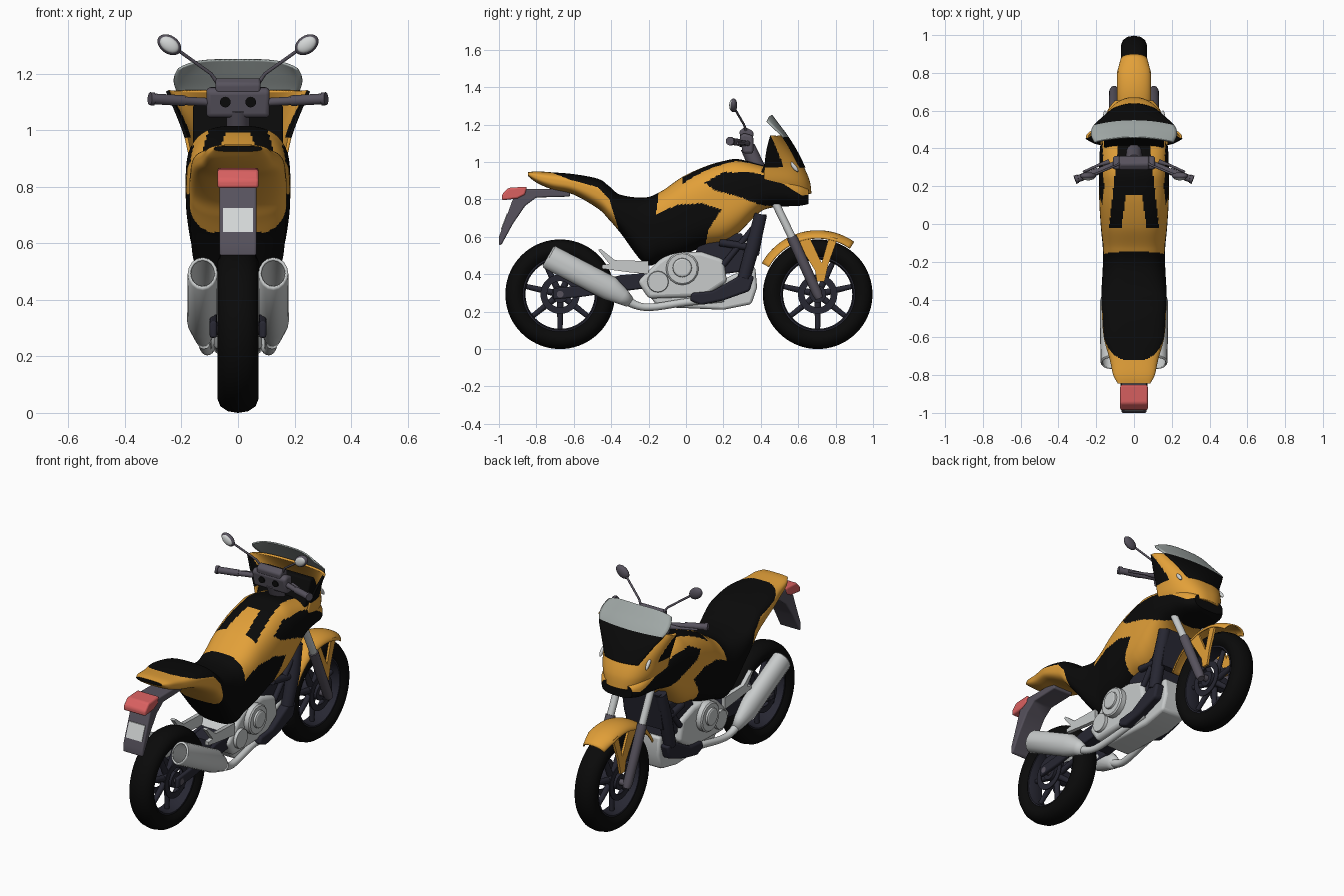
import bpy, bmesh, math
from mathutils import Matrix, Vector

if "Cube" in bpy.data.objects:
    bpy.data.objects.remove(bpy.data.objects["Cube"])

def mat(name, *rgb):
    m = bpy.data.materials.new(name)
    m.diffuse_color = (*rgb, 1)
    m.use_nodes = True
    m.node_tree.nodes["Principled BSDF"].inputs["Base Color"].default_value = m.diffuse_color
    return m

YELLOW = mat("amber yellow", .76, .35, .04)
BLACK = mat("black", .003, .003, .003)
NAVY = mat("dark navy", .02, .02, .032)
GREY = mat("dark grey", .095, .085, .11)
SILVER = mat("silver", .58, .60, .60)
SCREEN = mat("screen grey", .36, .40, .39)
RED = mat("light red", .70, .12, .12)
WHITE = mat("pale grey", .66, .68, .68)

def finish(ob, mirror=False, bevel=0, solid=0):
    bpy.ops.object.select_all(action='DESELECT')
    ob.select_set(True)
    bpy.context.view_layer.objects.active = ob
    bpy.ops.object.shade_smooth_by_angle(angle=math.radians(40))
    if solid:
        m = ob.modifiers.new("thickness", 'SOLIDIFY')
        m.thickness, m.offset = solid, 0
    if bevel:
        m = ob.modifiers.new("bevel", 'BEVEL')
        m.width, m.segments, m.limit_method = bevel, 3, 'ANGLE'
    if mirror:
        ob.modifiers.new("mirror", 'MIRROR')
    return ob

def make(name, bm, mats, **kw):
    bmesh.ops.recalc_face_normals(bm, faces=bm.faces)
    me = bpy.data.meshes.new(name)
    bm.to_mesh(me)
    bm.free()
    for m in mats:
        me.materials.append(m)
    ob = bpy.data.objects.new(name, me)
    bpy.context.collection.objects.link(ob)
    return finish(ob, **kw)

def smooth_rows(rows, n):
    """Catmull-Rom interpolation of tuples"""
    out = []
    for i in range(len(rows) - 1):
        p = [rows[max(0, min(len(rows) - 1, i + k))] for k in (-1, 0, 1, 2)]
        for j in range(n):
            t = j / n
            out.append(tuple(.5 * (2*b + (c - a)*t + (2*a - 5*b + 4*c - d)*t*t + (3*b - a - 3*c + d)*t**3)
                             for a, b, c, d in zip(*p)))
    return out + [rows[-1]]

def grid(name, rows, mats, closed=False, caps=False, rule=None, wrap=False, **kw):
    bm = bmesh.new()
    vs = [[bm.verts.new(p) for p in r] for r in rows]
    n, m = len(vs), len(vs[0])
    for i in range(n if wrap else n - 1):
        for j in range(m if closed else m - 1):
            a, b, k = vs[i], vs[(i + 1) % n], (j + 1) % m
            f = bm.faces.new((a[j], a[k], b[k], b[j]))
            if rule:
                f.material_index = rule(f.calc_center_median())
    if caps:
        bm.faces.new(vs[0])
        bm.faces.new(vs[-1])
    return make(name, bm, mats, **kw)

def prism(name, pts, x0, x1, m, **kw):
    """side-view (y, z) outline extruded across x"""
    bm = bmesh.new()
    a = [bm.verts.new((x0, *p)) for p in pts]
    b = [bm.verts.new((x1, *p)) for p in pts]
    bm.faces.new(a)
    bm.faces.new(b)
    for i in range(len(pts)):
        k = (i + 1) % len(pts)
        bm.faces.new((a[i], a[k], b[k], b[i]))
    return make(name, bm, [m], **kw)

def tube(name, pts, m, mirror=True, smooth=0, solid=0):
    """pts are (x, y, z, radius); solid makes an open pipe"""
    if smooth:
        pts = smooth_rows(pts, smooth)
    cu = bpy.data.curves.new(name, 'CURVE')
    cu.dimensions, cu.bevel_depth, cu.bevel_resolution, cu.use_fill_caps = '3D', 1, 6, not solid
    sp = cu.splines.new('POLY')
    sp.points.add(len(pts) - 1)
    for q, p in zip(sp.points, pts):
        q.co, q.radius = (*p[:3], 1), p[3]
    cu.materials.append(m)
    ob = bpy.data.objects.new(name, cu)
    bpy.context.collection.objects.link(ob)
    bpy.ops.object.select_all(action='DESELECT')
    ob.select_set(True)
    bpy.context.view_layer.objects.active = ob
    bpy.ops.object.convert(target='MESH')
    return finish(bpy.context.view_layer.objects.active, mirror=mirror, solid=solid)

def ball(name, c, size, m, roll=0, pitch=0):
    bm = bmesh.new()
    M = (Matrix.Translation(c) @ Matrix.Rotation(roll, 4, 'Y') @ Matrix.Rotation(pitch, 4, 'X')
         @ Matrix.Diagonal((*size, 1)))
    bmesh.ops.create_uvsphere(bm, u_segments=24, v_segments=14, radius=1, matrix=M)
    return make(name, bm, [m], mirror=True)

def lathe(name, prof, cy, cz, m):
    """closed (x, radius) profile spun about a wheel axle"""
    rows = [[(x, cy + r*math.cos(a), cz + r*math.sin(a)) for x, r in prof]
            for a in (i * math.tau / 72 for i in range(72))]
    return grid(name, rows, [m], closed=True, wrap=True)

def inside(y, z, poly):
    hit = False
    for (a, b), (c, d) in zip(poly, poly[1:] + poly[:1]):
        if (b > z) != (d > z) and y < a + (c - a) * (z - b) / (d - b):
            hit = not hit
    return hit

# wheels: tyre, rim, hub, brake discs, spokes
for side, cy, w in (("rear", -.673, .072), ("front", .704, .068)):
    cz = .293
    half = [(.7*w, .2), (.95*w, .222), (w, .245), (.86*w, .27), (.5*w, .287), (0, .293)]
    lathe(side + "_tyre", half + [(-x, r) for x, r in half[-2::-1]], cy, cz, BLACK)
    lathe(side + "_rim", [(-.048, .207), (.048, .207), (.048, .192), (.02, .185), (-.02, .185), (-.048, .192)], cy, cz, NAVY)
    lathe(side + "_hub", [(-.06, .02), (-.06, .045), (.06, .045), (.06, .02)], cy, cz, NAVY)
    for s in (-1, 1):
        lathe(side + "_brake_disc", [(s*.054, .07), (s*.054, .105), (s*.06, .105), (s*.06, .07)], cy, cz, NAVY)
    tube(side + "_axle", [(-.1, cy, cz, .018), (.1, cy, cz, .018)], GREY, mirror=False)
    for i in range(7):
        a = math.tau * (i + .25) / 7
        d = Vector((0, math.cos(a), math.sin(a)))
        c = Vector((0, cy, cz))
        tube(side + "_spoke", [(*(c + d*.035), .018), (*(c + d*.2), .013)], NAVY, mirror=False)

# main body: tail, seat, tank and nose in one loft, coloured by side outlines
stations = [(-.845, .925, .945, .085), (-.80, .89, .95, .11), (-.72, .855, .945, .128), (-.60, .825, .935, .16),
            (-.47, .75, .91, .17), (-.41, .69, .87, .172), (-.35, .62, .825, .172), (-.22, .455, .81, .165),
            (-.13, .47, .845, .165), (-.02, .50, .92, .175), (.1, .55, .975, .183), (.2, .57, 1.005, .185),
            (.28, .62, 1.015, .185), (.4, .735, .985, .18), (.5, .76, .96, .165), (.6, .765, .9, .14),
            (.655, .775, .86, .1)]
TAIL = [(-.87, .96), (-.76, .96), (-.62, .905), (-.47, .865), (-.41, .80), (-.36, .64), (-.39, .62), (-.48, .73), (-.62, .80), (-.87, .84)]
TANK = [(-.16, .72), (-.14, .9), (.1, 1.05), (.5, 1.05), (.7, .95), (.68, .82), (.45, .75), (.4, .70), (.2, .55),
        (.1, .54), (.12, .64), (.19, .745), (.08, .78), (-.05, .77)]
OPENING = [(.1, .89), (.2, .945), (.35, .945), (.46, .92), (.62, .82), (.7, .83), (.7, .74), (.4, .77), (.3, .81), (.15, .85)]

def body_rule(c):
    x, y, z = abs(c.x), c.y, c.z
    if inside(y, z, TAIL) or y < -.73:
        return 1
    if z > .86 and y > -.02 and x < .13 - .11*y and (x > .065 - .15*max(0, y) or y > .15):
        return 0
    return int(inside(y, z, TANK) and not inside(y, z, OPENING))

rows = []
for y, zb, zt, w in smooth_rows(stations, 18):
    ring = []
    for i in range(160):
        a = math.tau * i / 160
        c, s = math.cos(a), math.sin(a)
        r = (abs(c)**2.9 + abs(s)**2.9) ** (-1 / 2.9)
        ring.append((w*r*c, y, (zb + zt)/2 + (zt - zb)/2*r*s))
    rows.append(ring)
grid("body_seat_and_tank", rows, [BLACK, YELLOW], closed=True, caps=True, rule=body_rule)

# front cowl, black behind the yellow band on its sides
rows = []
for z, w, yf, yb in smooth_rows([(.83, .13, .665, .45), (.9, .165, .655, .42), (.98, .185, .62, .42),
                                 (1.06, .215, .57, .43), (1.14, .25, .515, .45)], 12):
    row = []
    for i in range(81):
        a = math.pi * i / 80
        c, s = math.cos(a), math.sin(a)
        r = (abs(c)**2.6 + abs(s)**2.6) ** (-1 / 2.6)
        row.append((w*r*c, yb + (yf - yb)*r*s, z))
    rows.append(row)
grid("front_cowl", rows, [YELLOW, BLACK], solid=.012,
     rule=lambda c: int(c.z > .97 and c.y < .455 + (1.14 - c.z)*.4))
prism("cowl_inner", [(.40, .94), (.46, 1.09), (.5, 1.09), (.57, .94)], -.16, .16, BLACK, bevel=.01)
ball("headlight", (.153, .578, .975), (.01, .034, .011), WHITE, pitch=-.9)

# windscreen, dark below and clear grey above
rows = [[(w*s/12, y - .026*(s/12)**2, z - max(0, z - 1.14)*.3*(s/12)**4) for s in range(-12, 13)]
        for z, y, w in smooth_rows([(.97, .635, .11), (1.06, .59, .165), (1.14, .54, .217), (1.2, .495, .226), (1.25, .458, .21)], 8)]
grid("windscreen", rows, [BLACK, SCREEN], rule=lambda c: int(c.z > 1.135), solid=.008)

# front fender with stays
rows = []
for i in range(31):
    a = math.radians(55 + 96*i/30)
    w = .086 - .02*max(0, 1 - i/5)
    rows.append([(w*math.sin(t), .704 + r*math.cos(a), .293 + r*math.sin(a))
                 for t in (math.pi*(k/16 - .5) for k in range(17)) for r in [.338 - .04*(1 - math.cos(t))]])
grid("front_fender", rows, [YELLOW], solid=.008)
prism("fender_stay", [(.59, .58), (.69, .42), (.70, .36), (.74, .36), (.76, .45), (.81, .59), (.765, .6), (.725, .46), (.66, .6)],
      .071, .085, YELLOW, mirror=True)

# fork and steering
tube("fork_upper", [(.105, .42, .9, .021), (.105, .58, .57, .021)], SILVER)
tube("fork_lower", [(.105, .565, .60, .028), (.105, .70, .30, .027), (.105, .713, .27, .02)], GREY)
tube("steering_head", [(0, .33, 1.08, .04), (0, .46, .8, .045)], GREY, mirror=False)
tube("handlebar", [(0, .33, 1.09, .015), (.11, .315, 1.1, .015), (.2, .275, 1.105, .015), (.31, .235, 1.112, .015)], GREY)
tube("grip", [(.19, .28, 1.105, .019), (.295, .24, 1.111, .019), (.296, .24, 1.111, .023), (.312, .234, 1.112, .023)], GREY)
tube("lever", [(.13, .33, 1.1, .014), (.18, .315, 1.1, .008), (.27, .275, 1.1, .006)], GREY)
prism("dashboard", [(.305, 1.045), (.285, 1.14), (.31, 1.155), (.36, 1.14), (.36, 1.045)], -.112, .112, GREY, bevel=.015)
prism("dashboard_hood", [(.29, 1.13), (.285, 1.165), (.315, 1.187), (.36, 1.165), (.36, 1.13)], -.08, .08, GREY, bevel=.01)
tube("dial", [(.045, .286, 1.1, .019), (.045, .31, 1.1, .019)], BLACK)
tube("mirror_stalk", [(.075, .32, 1.17, .007), (.095, .31, 1.2, .006), (.21, .262, 1.282, .006)], GREY)
ball("mirror_shell", (.243, .254, 1.303), (.046, .02, .032), GREY, -.6)
ball("mirror_glass", (.243, .244, 1.303), (.037, .013, .025), WHITE, -.6)

# engine
prism("engine_case", [(-.26, .36), (-.15, .47), (-.08, .52), (.08, .52), (.2, .48), (.22, .36), (.1, .28), (-.2, .27)],
      -.115, .115, SILVER, bevel=.02)
prism("engine_pan", [(-.2, .29), (.05, .3), (.3, .42), (.37, .44), (.38, .33), (.35, .24), (.2, .21), (-.15, .225)],
      -.085, .085, SILVER, bevel=.015)
prism("cylinder_block", [(.04, .48), (.08, .6), (.3, .62), (.34, .42), (.2, .4)], -.09, .09, NAVY, bevel=.01)
tube("clutch_cover", [(.1, -.02, .43, .088), (.145, -.02, .43, .088), (.152, -.02, .43, .08)], SILVER)
tube("clutch_cap", [(.15, -.02, .435, .052), (.163, -.02, .435, .05), (.167, -.02, .435, .042)], SILVER)
tube("small_cover", [(.1, -.15, .36, .06), (.132, -.15, .36, .055)], SILVER)
prism("engine_side_guard", [(.02, .26), (.03, .3), (.14, .31), (.3, .4), (.365, .39), (.34, .31), (.2, .26), (.08, .235)],
      .08, .135, NAVY, bevel=.012, mirror=True)

# frame, radiator, swingarm and footpeg hangers
tube("frame_downtube", [(.11, .40, .72, .034), (.115, .36, .56, .038), (.11, .31, .38, .035)], NAVY)
tube("frame_brace", [(.1, .18, .57, .02), (.11, .37, .54, .02)], NAVY)
tube("frame_diagonal", [(.1, .2, .45, .016), (.11, .37, .66, .016)], NAVY)
prism("radiator", [(.35, .5), (.40, .72), (.43, .72), (.39, .5)], -.12, .12, NAVY)
prism("swingarm", [(-.17, .41), (-.35, .395), (-.55, .34), (-.71, .325), (-.71, .265), (-.55, .28), (-.35, .31), (-.17, .33)],
      .075, .1, NAVY, bevel=.008, mirror=True)
prism("swingarm_pivot", [(-.33, .39), (-.33, .31), (-.17, .33), (-.17, .41)], -.09, .09, NAVY)
prism("footpeg_hanger", [(-.47, .53), (-.455, .535), (-.38, .475), (-.2, .47), (-.2, .4), (-.3, .41), (-.45, .43), (-.45, .45), (-.41, .455)],
      .095, .12, SILVER, mirror=True)

# twin oval exhausts, open at the rear
m = tube("muffler", [(.156, -.735, .495, .055), (.156, -.728, .491, .062), (.158, -.41, .325, .062), (.154, -.34, .28, .04), (.15, -.3, .25, .024)],
         SILVER, solid=.01)
m.scale.x = .8
tube("exhaust_pipe", [(.121, -.35, .28, .03), (.115, -.26, .232, .021), (.105, -.17, .225, .02), (.09, 0, .25, .02), (.08, .2, .27, .02)],
     SILVER, smooth=6)

# tail: rear fender, light and blank plate
prism("rear_fender", [(-.62, .855), (-.9, .855), (-.93, .79), (-.955, .72), (-1.0, .6), (-1.0, .555), (-.985, .56),
                      (-.925, .67), (-.86, .765), (-.8, .81), (-.62, .815)], -.066, .066, GREY, bevel=.008)
prism("tail_light", [(-.985, .795), (-.985, .825), (-.95, .862), (-.85, .868), (-.86, .825), (-.9, .805)], -.073, .073, RED, bevel=.01)
prism("rear_plate", [(-.958, .725), (-.99, .64), (-.984, .64), (-.95, .725)], -.053, .053, WHITE)
